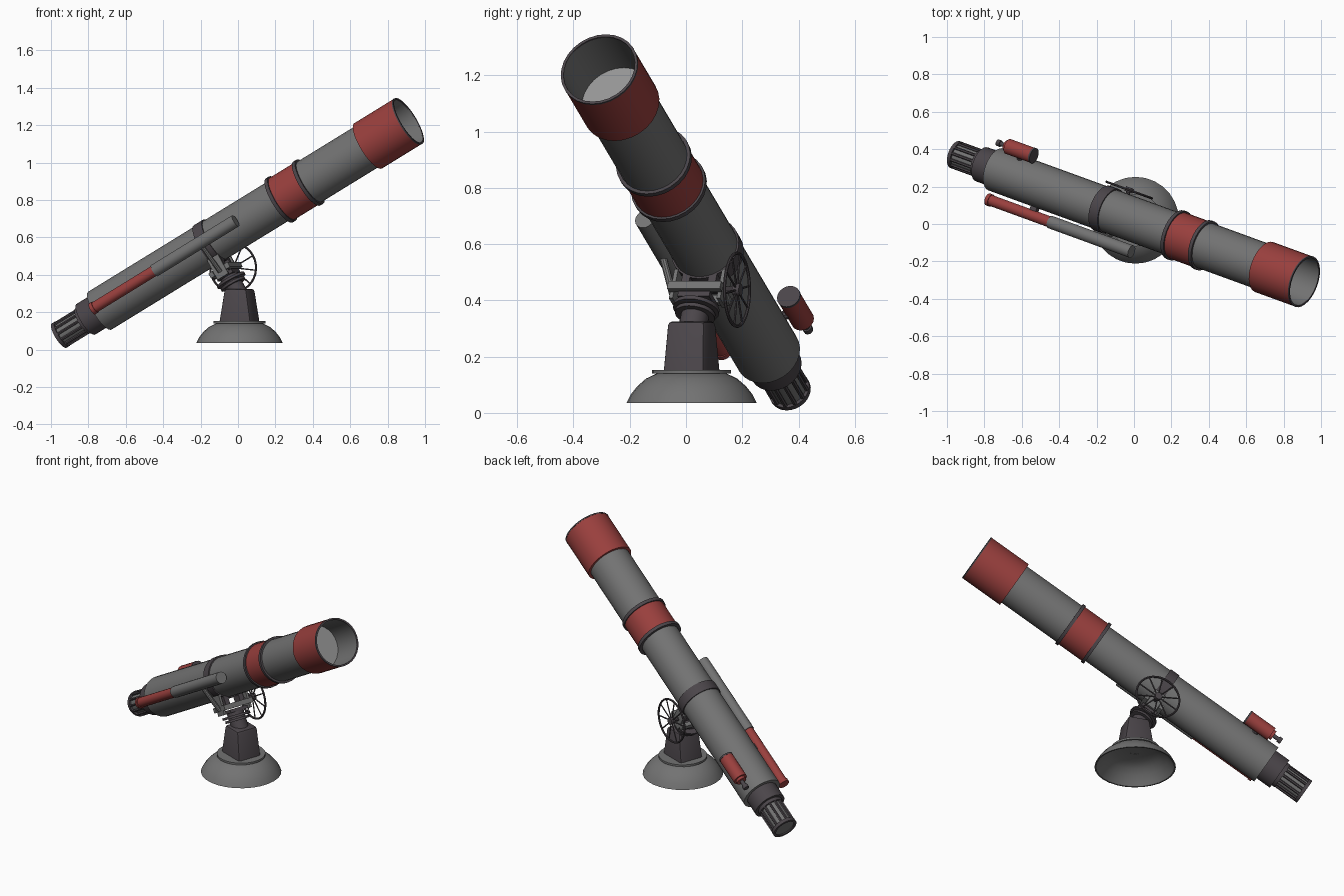
import bpy, bmesh, math
from mathutils import Matrix, Vector

if "Cube" in bpy.data.objects:
    bpy.data.objects.remove(bpy.data.objects["Cube"])


def material(name, rgb):
    m = bpy.data.materials.new(name)
    m.use_nodes = True
    m.diffuse_color = (*rgb, 1)
    m.node_tree.nodes["Principled BSDF"].inputs["Base Color"].default_value = (*rgb, 1)
    return m


GREY = material("grey metal", (0.17, 0.17, 0.17))
DARK = material("dark metal", (0.07, 0.06, 0.068))
RED = material("red paint", (0.32, 0.05, 0.047))
GLASS = material("pale glass", (0.3, 0.3, 0.3))

# Tube frame: x runs along the barrel to its mouth, y sideways, z away from the mount
TUBE = (Matrix.Translation((0, 0.023, 0.662)) @ Matrix.Rotation(math.radians(-20), 4, "Z")
        @ Matrix.Rotation(math.radians(-30), 4, "Y"))
ALONG = Matrix.Rotation(math.pi / 2, 4, "Y")
MOUNT = -0.18     # position of the mount along the barrel


def finish(name, bm, mat, matrix, smooth=True):
    bmesh.ops.recalc_face_normals(bm, faces=bm.faces)
    me = bpy.data.meshes.new(name)
    bm.to_mesh(me)
    bm.free()
    me.materials.append(mat)
    ob = bpy.data.objects.new(name, me)
    ob.matrix_world = matrix
    bpy.context.collection.objects.link(ob)
    if smooth:
        bpy.ops.object.select_all(action="DESELECT")
        ob.select_set(True)
        bpy.context.view_layer.objects.active = ob
        bpy.ops.object.shade_smooth_by_angle(angle=math.radians(35))
    return ob


def lathe(name, profile, mat, matrix, closed=False, sides=28):
    """Turn (height, radius) pairs around z; ends are capped unless the profile is closed."""
    bm = bmesh.new()
    rings = [[bm.verts.new((r * math.cos(a), r * math.sin(a), h))
              for a in (math.tau * i / sides for i in range(sides))] for h, r in profile]
    pairs = list(zip(rings, rings[1:]))
    if closed:
        pairs.append((rings[-1], rings[0]))
    else:
        bm.faces.new(rings[0])
        bm.faces.new(rings[-1])
    for a, b in pairs:
        for i in range(sides):
            j = (i + 1) % sides
            bm.faces.new((a[i], a[j], b[j], b[i]))
    return finish(name, bm, mat, matrix)


def barrel(name, start, end, r, mat, y=0, z=0, sides=28):
    place = TUBE @ Matrix.Translation((0, y, z)) @ ALONG
    return lathe(name, [(start, r), (end, r)], mat, place, sides=sides)


def rod(name, p, q, r, mat, sides=10):
    p, q = Vector(p), Vector(q)
    turn = (q - p).to_track_quat("Z", "Y").to_matrix().to_4x4()
    place = TUBE @ Matrix.Translation(p) @ turn
    return lathe(name, [(0, r), ((q - p).length, r)], mat, place, sides=sides)


def box(name, centre, size, mat):
    bm = bmesh.new()
    bmesh.ops.create_cube(bm, size=1)
    bmesh.ops.scale(bm, vec=size, verts=bm.verts)
    return finish(name, bm, mat, TUBE @ Matrix.Translation(centre), smooth=False)


# Main barrel
barrel("rear_barrel", -0.907, 0.28, 0.119, GREY)
barrel("front_barrel", 0.45, 0.87, 0.126, GREY)
barrel("middle_band", 0.28, 0.46, 0.13, RED)
barrel("band_collar_rear", 0.272, 0.292, 0.138, DARK)
barrel("band_collar_front", 0.452, 0.472, 0.138, DARK)
barrel("mount_ring", MOUNT - 0.03, MOUNT + 0.03, 0.126, DARK)
lathe("mouth_hood", [(0.855, 0.12), (0.855, 0.142), (1.115, 0.142), (1.115, 0.135), (0.875, 0.135)],
      RED, TUBE @ ALONG, closed=True)
lathe("hood_lining", [(0.875, 0.1355), (1.117, 0.1355), (1.117, 0.133), (0.875, 0.133)],
      GREY, TUBE @ ALONG, closed=True)
lathe("mouth_rim", [(1.112, 0.143), (1.12, 0.143), (1.12, 0.133), (1.112, 0.133)],
      DARK, TUBE @ ALONG, closed=True)
barrel("main_lens", 0.87, 0.9, 0.134, GLASS)

# Eyepiece with ribs
barrel("rear_collar", -1.0, -0.9, 0.096, DARK)
barrel("eyepiece_core", -1.168, -0.99, 0.064, GREY)
barrel("eyepiece_neck", -1.02, -0.99, 0.078, DARK)
lathe("eyepiece_ring", [(-1.175, 0.076), (-1.155, 0.076), (-1.155, 0.06), (-1.175, 0.06)],
      DARK, TUBE @ ALONG, closed=True)
for i in range(12):
    a = math.tau * i / 12
    y, z = 0.068 * math.cos(a), 0.068 * math.sin(a)
    rod("eyepiece_rib", (-1.165, y, z), (-1.0, y, z), 0.008, DARK, sides=6)

# Long side tube
barrel("side_tube_front", -0.48, 0.053, 0.035, GREY, y=-0.165, sides=18)
barrel("side_tube_rear", -0.88, -0.48, 0.03, RED, y=-0.165, sides=18)
barrel("side_tube_cap", -0.89, -0.87, 0.034, RED, y=-0.165, sides=18)
box("side_tube_foot", (-0.6, -0.13, 0), (0.04, 0.04, 0.03), DARK)

# Small finder scope
barrel("finder_body", -0.83, -0.67, 0.042, RED, 0.138, 0.095, 18)
barrel("finder_front_rim", -0.67, -0.66, 0.043, DARK, 0.138, 0.095, 18)
barrel("finder_rear_cap", -0.845, -0.83, 0.03, RED, 0.138, 0.095, 18)
barrel("finder_eyepiece", -0.88, -0.84, 0.012, DARK, 0.138, 0.095, 12)
barrel("finder_eye_ring", -0.9, -0.878, 0.018, DARK, 0.138, 0.095, 12)
rod("finder_foot", (-0.75, 0.09, 0.062), (-0.75, 0.13, 0.09), 0.018, DARK)

# Tilting neck, its flanges and the cradle
rod("neck", (MOUNT, 0, -0.36), (MOUNT, 0, -0.19), 0.05, DARK, 20)
for z, r in ((-0.262, 0.072), (-0.24, 0.083)):
    rod("neck_flange", (MOUNT, 0, z), (MOUNT, 0, z + 0.014), r, DARK, 24)
box("cradle_base", (MOUNT, 0, -0.2), (0.1, 0.12, 0.02), DARK)
for side in (-1, 1):
    box("cradle_plate", (MOUNT, side * 0.09, -0.15), (0.07, 0.014, 0.12), GREY)
    box("cradle_crossbar", (MOUNT + side * 0.05, 0, -0.17), (0.025, 0.2, 0.03), GREY)
    box("cradle_saddle", (MOUNT, side * 0.05, -0.125), (0.06, 0.03, 0.06), DARK)
rod("side_tube_strut", (MOUNT, -0.165, -0.02), (MOUNT, -0.097, -0.18), 0.013, GREY)

# Hand wheel on its axle
HUB = Vector((MOUNT, 0.14, -0.155))
rod("wheel_axle", (MOUNT, 0.05, HUB.z), (MOUNT, 0.15, HUB.z), 0.012, DARK)
rod("wheel_hub", HUB - Vector((0, 0.012, 0)), HUB + Vector((0, 0.014, 0)), 0.022, DARK, 14)
rim = [(0.006 * math.sin(a), 0.13 + 0.006 * math.cos(a)) for a in (math.tau * i / 8 for i in range(8))]
lathe("wheel_rim", rim, DARK, TUBE @ Matrix.Translation(HUB) @ Matrix.Rotation(math.pi / 2, 4, "X"),
      closed=True, sides=32)
for i in range(10):
    a = math.tau * i / 10
    rod("wheel_spoke", HUB, HUB + Vector((0.13 * math.cos(a), 0, 0.13 * math.sin(a))), 0.004, DARK, 6)

# Hollow domed base and its top plate
BASE = Matrix.Translation((0.008, 0.02, 0))
outer = [(0.035, 0.232), (0.065, 0.217), (0.095, 0.193), (0.122, 0.162), (0.142, 0.12), (0.145, 0.04)]
inner = [(h - 0.008 * (h > 0.04), r - 0.008) for h, r in reversed(outer)]
lathe("domed_base", outer + inner, GREY, BASE, closed=True)
lathe("base_plate", [(0.14, 0.14), (0.152, 0.14)], GREY, BASE)

# Tapered pedestal block
bm = bmesh.new()
bmesh.ops.create_cube(bm, size=1)
for v in bm.verts:
    top = v.co.z > 0
    v.co.x *= 0.125 if top else 0.18
    v.co.y *= 0.14 if top else 0.155
    v.co.z = 0.325 if top else 0.15
bmesh.ops.bevel(bm, geom=[e for e in bm.edges if max(v.co.z for v in e.verts) > 0.3],
                offset=0.014, segments=2, affect="EDGES", profile=0.5)
finish("pedestal", bm, DARK, BASE @ Matrix.Rotation(math.radians(-20), 4, "Z"))
